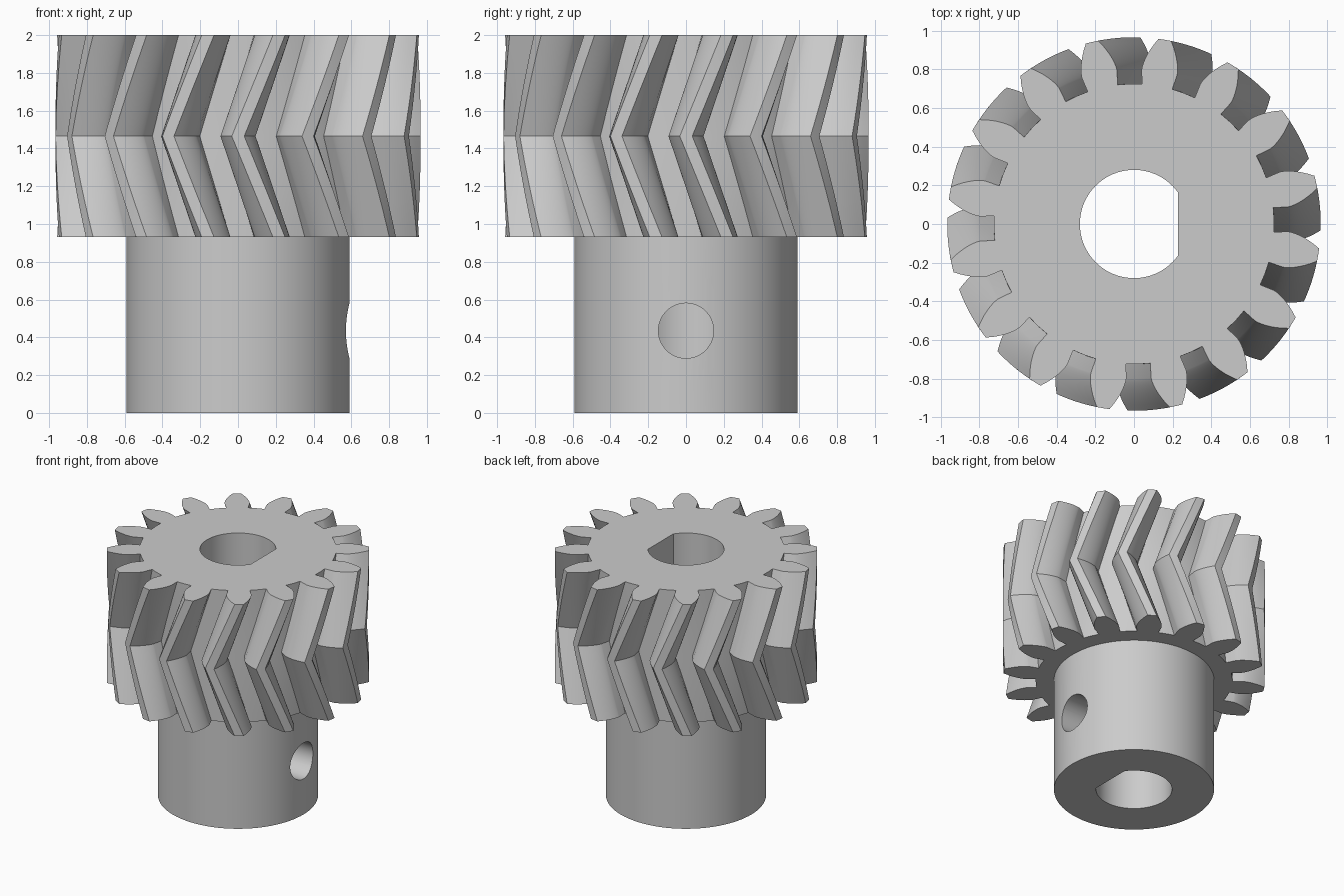
import bpy
import bmesh
from math import acos, asin, cos, pi, radians, sin, sqrt, tan

cube = bpy.data.objects.get("Cube")
if cube:
    bpy.data.objects.remove(cube, do_unlink=True)

# Gear proportions
TEETH = 16
TIP_R, ROOT_R, PITCH_R = 0.966, 0.725, 0.858
PRESSURE = radians(21.2)
TWIST = radians(13)
GEAR_BOTTOM, GEAR_TOP = 0.93, 2.0
HUB_R, BORE_R, BORE_FLAT_X = 0.59, 0.28, 0.228
SCREW_R, SCREW_Z = 0.146, 0.435

steel = bpy.data.materials.new("light grey metal")
steel.use_nodes = True
colour = (0.6, 0.6, 0.6, 1)
steel.diffuse_color = colour
steel.node_tree.nodes["Principled BSDF"].inputs["Base Color"].default_value = colour


def loft(name, rings):
    """Closed solid through equal-length rings of points."""
    bm = bmesh.new()
    loops = [[bm.verts.new(p) for p in ring] for ring in rings]
    n = len(loops[0])
    for low, high in zip(loops, loops[1:]):
        for i in range(n):
            j = (i + 1) % n
            bm.faces.new((low[i], low[j], high[j], high[i]))
    bm.faces.new(loops[0][::-1])
    bm.faces.new(loops[-1])
    bmesh.ops.recalc_face_normals(bm, faces=bm.faces)
    mesh = bpy.data.meshes.new(name)
    bm.to_mesh(mesh)
    bm.free()
    obj = bpy.data.objects.new(name, mesh)
    bpy.context.collection.objects.link(obj)
    mesh.materials.append(steel)
    return obj


def circle(radius, n):
    return [(radius * cos(2 * pi * i / n), radius * sin(2 * pi * i / n)) for i in range(n)]


def prism(name, outline, z0, z1):
    return loft(name, [[(x, y, z) for x, y in outline] for z in (z0, z1)])


def combine(target, tool, operation):
    mod = target.modifiers.new(operation.title(), 'BOOLEAN')
    mod.operation = operation
    mod.solver = 'EXACT'
    mod.object = tool
    bpy.context.view_layer.objects.active = target
    bpy.ops.object.modifier_apply(modifier=mod.name)
    bpy.data.objects.remove(tool, do_unlink=True)


# Involute tooth outline in polar form
def involute(angle):
    return tan(angle) - angle


base_r = PITCH_R * cos(PRESSURE)
base_half = pi / (2 * TEETH) + involute(PRESSURE)
flank = [(ROOT_R, radians(6.3))]
for i in range(9):
    r = base_r + (TIP_R - base_r) * (i / 8) ** 1.5
    flank.append((r, base_half - involute(acos(min(1, base_r / r)))))
tooth = [(r, -a) for r, a in flank] + [(TIP_R, 0)] + [(r, a) for r, a in reversed(flank)]
pitch_angle = 2 * pi / TEETH
tooth.append((ROOT_R, pitch_angle / 2))
outline = [(r, a + k * pitch_angle) for k in range(TEETH) for r, a in tooth]

# Herringbone toothed wheel
LAYERS = 16
middle = (GEAR_BOTTOM + GEAR_TOP) / 2
rings = []
for i in range(LAYERS + 1):
    t = 2 * i / LAYERS - 1
    z = middle + t * (GEAR_TOP - GEAR_BOTTOM) / 2
    rings.append([(r * cos(a + TWIST * abs(t)), r * sin(a + TWIST * abs(t)), z) for r, a in outline])
pinion = loft("herringbone_gear_with_hub", rings)

# Hub
combine(pinion, prism("hub", circle(HUB_R, 96), 0, 1.2), 'UNION')

# D-shaped shaft bore
half = acos(BORE_FLAT_X / BORE_R)
steps = 72
bore = []
for i in range(steps + 1):
    a = half + (2 * pi - 2 * half) * i / steps
    bore.append((BORE_R * cos(a), BORE_R * sin(a)))
combine(pinion, prism("bore_cutter", bore, -0.2, 2.2), 'DIFFERENCE')

# Set screw hole through one side of the hub
screw = loft("screw_hole_cutter", [[(x, u, SCREW_Z + v) for u, v in circle(SCREW_R, 48)]
                                   for x in (0.1, 0.8)])
combine(pinion, screw, 'DIFFERENCE')

# Smooth curved walls, crisp edges
bpy.ops.object.select_all(action='DESELECT')
pinion.select_set(True)
bpy.context.view_layer.objects.active = pinion
bpy.ops.object.shade_smooth_by_angle(angle=radians(25))
